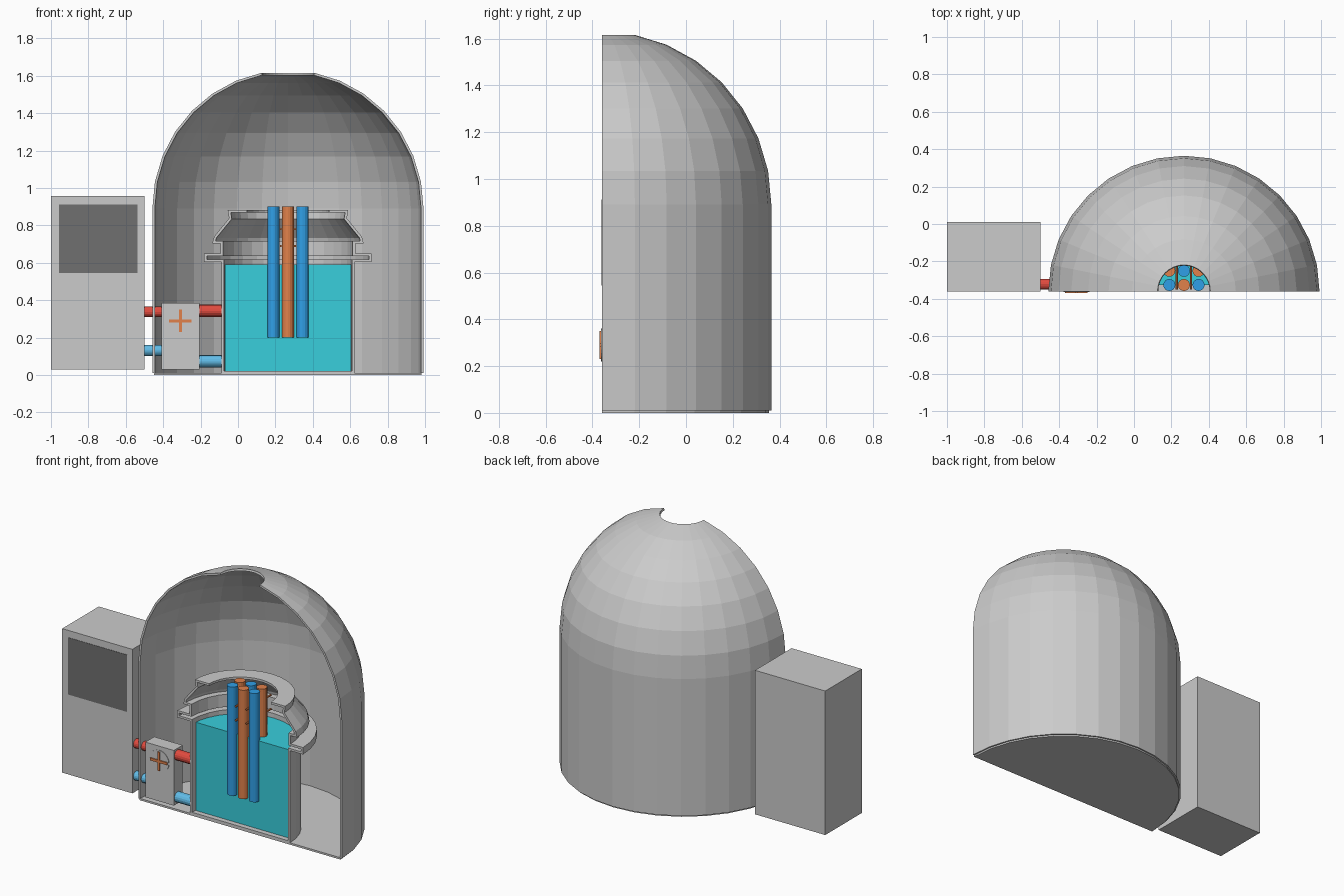
import bpy, bmesh, math
from mathutils import Vector, Matrix

if "Cube" in bpy.data.objects:
    bpy.data.objects.remove(bpy.data.objects["Cube"])

CX, CY = 0.267, -0.36      # axis of the cut-away reactor; cut plane is y = CY
SEG = 16                   # segments in the half turn


def mat(name, r, g, b):
    m = bpy.data.materials.new(name)
    m.diffuse_color = (r, g, b, 1)
    m.use_nodes = True
    m.node_tree.nodes["Principled BSDF"].inputs["Base Color"].default_value = m.diffuse_color
    return m


RED = mat("red", 0.75, 0.07, 0.05)
LIGHT_BLUE = mat("light_blue", 0.12, 0.5, 0.8)
BLUE = mat("blue", 0.03, 0.35, 0.8)
ORANGE = mat("orange", 0.75, 0.22, 0.07)
WATER = mat("water", 0.04, 0.62, 0.72)
DARK = mat("dark_grey", 0.16, 0.16, 0.16)
PALE = mat("pale_grey", 0.75, 0.75, 0.75)


def finish(bm, name, material=None):
    bmesh.ops.recalc_face_normals(bm, faces=bm.faces)
    me = bpy.data.meshes.new(name)
    bm.to_mesh(me)
    bm.free()
    ob = bpy.data.objects.new(name, me)
    bpy.context.collection.objects.link(ob)
    if material:
        me.materials.append(material)
    return ob


def box(name, lo, hi, material=None):
    bm = bmesh.new()
    bmesh.ops.create_cube(bm, size=1)
    lo, hi = Vector(lo), Vector(hi)
    for v in bm.verts:
        v.co = (lo + hi) / 2 + v.co * (hi - lo)
    return finish(bm, name, material)


def rod(name, a, b, r, material=None, sides=16):
    a, b = Vector(a), Vector(b)
    bm = bmesh.new()
    rot = (b - a).to_track_quat('Z', 'Y').to_matrix().to_4x4()
    bmesh.ops.create_cone(bm, cap_ends=True, segments=sides, radius1=r, radius2=r,
                          depth=(b - a).length,
                          matrix=Matrix.Translation((a + b) / 2) @ rot)
    return finish(bm, name, material)


def half_lathe(name, loop, material=None, cut=None):
    """Spin a closed (radius, z) loop half a turn behind the cut plane."""
    bm = bmesh.new()
    rings = []
    for i in range(SEG + 1):
        a = math.pi * i / SEG
        rings.append([bm.verts.new((CX + r * math.cos(a), CY + r * math.sin(a), z))
                      for r, z in loop])
    n = len(loop)
    for p, q in zip(rings, rings[1:]):
        for j in range(n):
            k = (j + 1) % n
            bm.faces.new((p[j], p[k], q[k], q[j]))
    bm.faces.new(rings[0])
    bm.faces.new(rings[-1])
    bmesh.ops.remove_doubles(bm, verts=bm.verts, dist=1e-5)
    if cut is not None:
        res = bmesh.ops.bisect_plane(bm, geom=bm.verts[:] + bm.edges[:] + bm.faces[:],
                                     plane_co=(0, cut, 0), plane_no=(0, 1, 0),
                                     clear_inner=True)
        edges = [e for e in res['geom_cut'] if isinstance(e, bmesh.types.BMEdge)]
        bmesh.ops.contextual_create(bm, geom=edges)
    return finish(bm, name, material)


def sheet(line, t):
    """Give an open profile a thickness t to its left, with mitred corners."""
    pts = [Vector(p) for p in line]
    dirs = [(b - a).normalized() for a, b in zip(pts, pts[1:])]
    norms = [Vector((-d.y, d.x)) for d in dirs]
    inner = []
    for i, p in enumerate(pts):
        a, b = norms[max(i - 1, 0)], norms[min(i, len(norms) - 1)]
        inner.append(p + (a + b) * t / (1 + a.dot(b)))
    return [tuple(p) for p in pts + inner[::-1]]


# containment dome: straight wall, then a rounded top left open at the crown
dome = [(0.725, 0.01)]
for i in range(8):
    e = math.radians(11.25 * i)
    dome.append((0.725 * math.cos(e), 0.89 + 0.74 * math.sin(e)))
half_lathe("containment_dome", sheet(dome, 0.013))
half_lathe("dome_floor", [(0, 0), (0.715, 0), (0.715, 0.012), (0, 0.012)])

# reactor vessel with flange, shoulder and open lid
vessel = [(0.356, 0.012), (0.356, 0.605), (0.448, 0.605), (0.448, 0.65),
          (0.36, 0.65), (0.36, 0.703), (0.405, 0.703), (0.395, 0.74),
          (0.315, 0.838), (0.322, 0.882), (0.22, 0.882)]
half_lathe("reactor_vessel", sheet(vessel, 0.014))
half_lathe("vessel_floor", [(0, 0.012), (0.345, 0.012), (0.345, 0.022), (0, 0.022)])
half_lathe("coolant_water", [(0, 0.022), (0.341, 0.022), (0.341, 0.59), (0, 0.59)],
           WATER, cut=CY + 0.033)

# fuel and control rods in two alternating rows
for row, y in enumerate((-0.326, -0.25)):
    for col in range(3):
        x = CX + (col - 1) * 0.078
        fuel = (row + col) % 2
        rod("fuel_rod" if fuel else "control_rod", (x, y, 0.2), (x, y, 0.9),
            0.032, ORANGE if fuel else BLUE)

# thin spacer bars running between the rods
for x in (CX - 0.038, CX + 0.038):
    for z in (0.69, 0.78):
        rod("spacer_bar", (x, -0.35, z), (x, -0.1, z), 0.006, ORANGE, 8)

# generator cabinet with dark panel
box("generator_cabinet", (-1, -0.36, 0.03), (-0.5, 0.012, 0.957))
box("cabinet_panel", (-0.956, -0.362, 0.545), (-0.538, -0.35, 0.912), DARK)

# pump box with dial and cross-shaped handle
box("pump_box", (-0.408, -0.36, 0.03), (-0.205, -0.27, 0.385))
rod("pump_dial", (-0.308, -0.363, 0.29), (-0.308, -0.35, 0.29), 0.07, PALE, 24)
box("handle_bar", (-0.368, -0.37, 0.282), (-0.248, -0.36, 0.298), ORANGE)
box("handle_post", (-0.316, -0.37, 0.23), (-0.3, -0.36, 0.35), ORANGE)

# hot and cold pipes on both sides of the pump
for name, x0, x1, z, r, m in (
        ("hot_pipe_outer", -0.505, -0.4, 0.338, 0.029, RED),
        ("hot_pipe_inner", -0.21, -0.085, 0.343, 0.033, RED),
        ("cold_pipe_outer", -0.505, -0.4, 0.131, 0.029, LIGHT_BLUE),
        ("cold_pipe_inner", -0.21, -0.085, 0.073, 0.033, LIGHT_BLUE)):
    rod(name, (x0, -0.322, z), (x1, -0.322, z), r, m)
